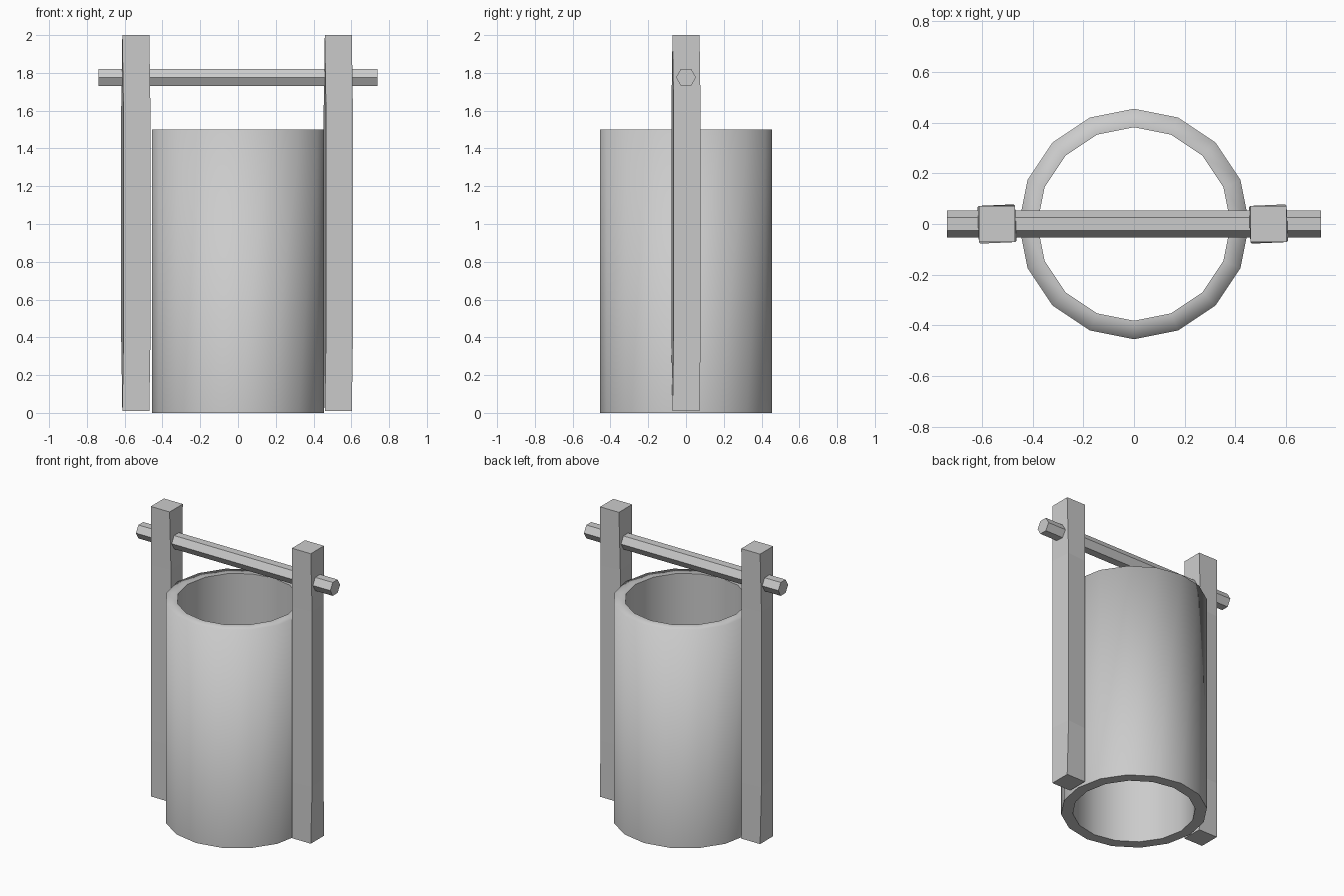
import bpy
import bmesh
from math import cos, sin, pi, radians

if "Cube" in bpy.data.objects:
    bpy.data.objects.remove(bpy.data.objects["Cube"])


def finish(name, bm):
    bmesh.ops.recalc_face_normals(bm, faces=bm.faces)
    mesh = bpy.data.meshes.new(name)
    bm.to_mesh(mesh)
    bm.free()
    obj = bpy.data.objects.new(name, mesh)
    bpy.context.collection.objects.link(obj)
    return obj


def bridge(bm, a, b):
    n = len(a)
    for i in range(n):
        bm.faces.new((a[i], a[(i + 1) % n], b[(i + 1) % n], b[i]))


# Open 16-sided tube with a wall thickness, smooth over the outer rim
def make_tube():
    bm = bmesh.new()
    sides = 16
    profile = [(0.455, 0), (0.455, 1.5), (0.382, 1.5), (0.382, 0)]
    rings = [[bm.verts.new((r * cos(2 * pi * i / sides), r * sin(2 * pi * i / sides), z))
              for i in range(sides)] for r, z in profile]
    for k in range(4):
        bridge(bm, rings[k], rings[(k + 1) % 4])
    for f in bm.faces:
        f.smooth = True
    for k in (0, 2, 3):
        for i in range(sides):
            bm.edges.get((rings[k][i], rings[k][(i + 1) % sides])).smooth = False
    finish("well_wall", bm)


# Square post with a slightly twisted middle
def make_post(name, x):
    bm = bmesh.new()
    rings = []
    for z, turn in ((0.01, 0), (0.4, 5), (1.6, 5), (2.0, 0)):
        a, h = radians(turn), 0.0715
        rings.append([bm.verts.new((x + u * h * cos(a) - v * h * sin(a),
                                    u * h * sin(a) + v * h * cos(a), z))
                      for u, v in ((-1, -1), (1, -1), (1, 1), (-1, 1))])
    for a, b in zip(rings, rings[1:]):
        bridge(bm, a, b)
    bm.faces.new(rings[0])
    bm.faces.new(rings[-1])
    finish(name, bm)


# Hexagonal crossbar through both posts
def make_bar():
    bm = bmesh.new()
    r = 0.053
    ends = [[bm.verts.new((x, r * cos(i * pi / 3), 1.776 + r * sin(i * pi / 3)))
             for i in range(6)] for x in (-0.738, 0.738)]
    bridge(bm, *ends)
    for e in ends:
        bm.faces.new(e)
    finish("crossbar", bm)


make_tube()
make_post("left_post", -0.541)
make_post("right_post", 0.531)
make_bar()
